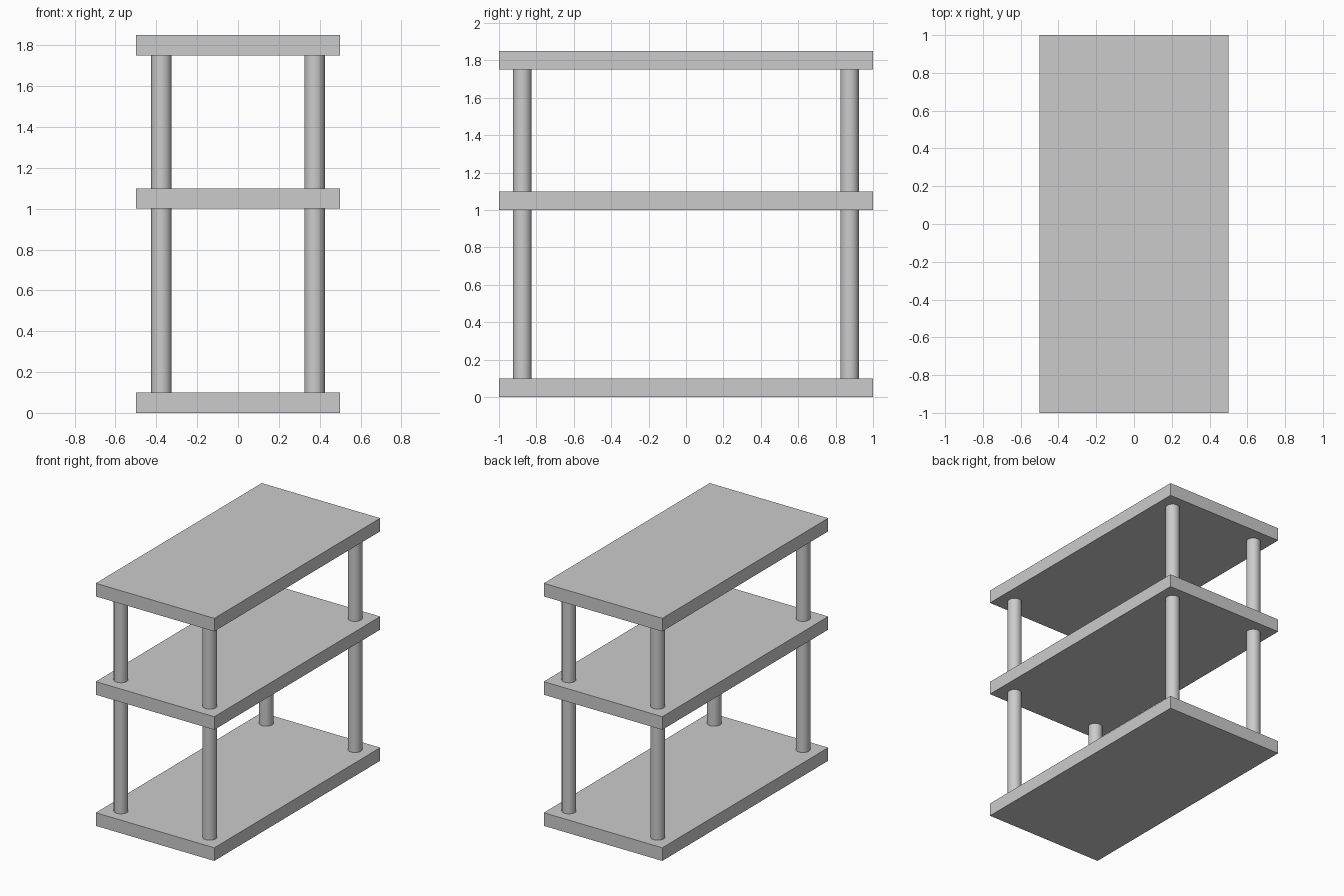
import bpy
import math

if "Cube" in bpy.data.objects:
    bpy.data.objects.remove(bpy.data.objects["Cube"])

SHELF_T = 0.10


def shelf(name, z):
    """Flat board whose underside sits at z."""
    bpy.ops.mesh.primitive_cube_add(size=1, location=(0, 0, z + SHELF_T / 2))
    ob = bpy.context.object
    ob.name = name
    ob.scale = (1.0, 2.0, SHELF_T)
    bpy.ops.object.transform_apply(location=False, rotation=False, scale=True)


def post(name, x, y, z0, z1):
    """Round post standing between two boards."""
    bpy.ops.mesh.primitive_cylinder_add(
        vertices=32, radius=0.05, depth=z1 - z0, location=(x, y, (z0 + z1) / 2))
    bpy.context.object.name = name
    bpy.ops.object.shade_smooth_by_angle(angle=math.radians(30))


# Three boards
shelf("bottom_shelf", 0.0)
shelf("middle_shelf", 1.0)
shelf("top_shelf", 1.75)

# Four corner posts on each level
for level, z0, z1 in (("lower", 0.1, 1.0), ("upper", 1.1, 1.75)):
    for side, x in (("left", -0.375), ("right", 0.375)):
        for end, y in (("front", -0.875), ("back", 0.875)):
            post(f"{level}_post_{end}_{side}", x, y, z0, z1)
